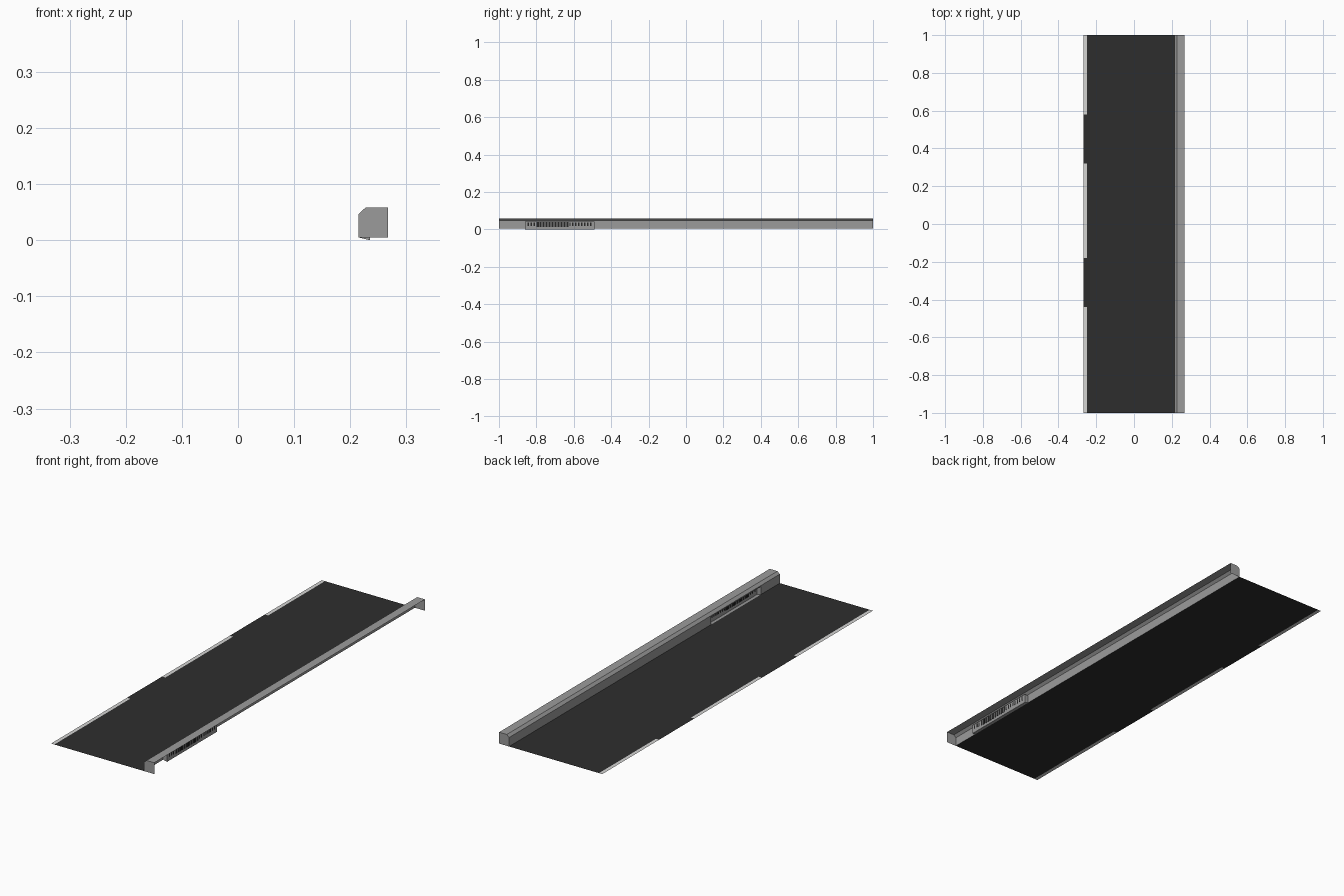
import bpy

if "Cube" in bpy.data.objects:
    bpy.data.objects.remove(bpy.data.objects["Cube"])


def material(name, rgb):
    m = bpy.data.materials.new(name)
    m.diffuse_color = (*rgb, 1)
    m.use_nodes = True
    m.node_tree.nodes["Principled BSDF"].inputs["Base Color"].default_value = m.diffuse_color
    return m


asphalt = material("dark_asphalt", (0.027, 0.027, 0.027))
white = material("line_white", (0.66, 0.66, 0.65))
concrete = material("concrete_grey", (0.33, 0.33, 0.33))
black = material("grate_black", (0.02, 0.02, 0.02))


def build(name, verts, faces, mats, rule=None):
    me = bpy.data.meshes.new(name)
    me.from_pydata(verts, [], faces)
    for m in mats:
        me.materials.append(m)
    if rule:
        for p in me.polygons:
            p.material_index = rule(p.center)
    me.update()
    ob = bpy.data.objects.new(name, me)
    bpy.context.collection.objects.link(ob)
    return ob


Z0 = 0.005            # road level
XF, XB = 0.215, 0.267  # curb front and back
D0, D1 = -0.86, -0.49  # drain ends along the road
ZD = 0.042             # drain opening top

# Road sheet with dashed edge line
xs = [-XB, -0.25, XF]
ys = [-1, -0.44, -0.18, 0.32, 0.58, 1]
n = len(ys)
verts = [(x, y, Z0) for x in xs for y in ys]
faces = [(i * n + j, (i + 1) * n + j, (i + 1) * n + j + 1, i * n + j + 1)
         for i in range(2) for j in range(n - 1)]


def line_rule(c):
    gap = -0.44 < c.y < -0.18 or 0.32 < c.y < 0.58
    return 1 if c.x < -0.25 and not gap else 0


build("road", verts, faces, [asphalt, white], line_rule)

# Curb shell: open at back and bottom, capped ends, opening for the drain
profile = [(XF, Z0), (XF, ZD), (XF, 0.047), (0.227, 0.058), (XB, 0.058), (XB, Z0)]
stations = [-1, D0, D1, 1]
k = len(profile)
verts = [(x, y, z) for y in stations for x, z in profile]
faces = []
for s in range(3):
    for i in range(4):
        if s == 1 and i == 0:
            continue  # drain opening
        a = s * k + i
        faces.append((a, a + k, a + k + 1, a + 1))
faces.append(tuple(reversed(range(k))))
faces.append(tuple(range(3 * k, 4 * k)))
ob = build("curb", verts, faces, [concrete])
# end caps face outwards along the road
for p in ob.data.polygons:
    if abs(p.normal.y) > 0.9 and p.normal.y * p.center.y < 0:
        p.flip()

# Drain recess: sloped sill, back panel, lintel and side walls
XP = 0.235
prof = [(XF, Z0), (XP, 0.0), (XP, ZD), (XF, ZD)]
verts = [(x, y, z) for y in (D0, D1) for x, z in prof]
faces = [(0, 1, 5, 4), (1, 2, 6, 5), (2, 3, 7, 6), (0, 3, 2, 1), (4, 5, 6, 7)]
build("drain_recess", verts, faces, [concrete])

# Dark grate slots, showing on both sides of the panel
verts, faces = [], []
count = 22
pitch = (D1 - D0 - 0.02) / count
for i in range(count):
    y0 = D0 + 0.01 + pitch * i + pitch * 0.2
    mid = 3 <= i <= 13
    y1 = y0 + pitch * (0.75 if mid else 0.4)
    z0, z1 = (0.013, 0.039) if mid else (0.018, 0.036)
    b = len(verts)
    verts += [(x, y, z) for x in (XP - 0.001, XP + 0.001)
              for y, z in ((y0, z0), (y1, z0), (y1, z1), (y0, z1))]
    faces += [(b, b + 3, b + 2, b + 1), (b + 4, b + 5, b + 6, b + 7)]
    faces += [(b + j, b + (j + 1) % 4, b + 4 + (j + 1) % 4, b + 4 + j) for j in range(4)]
build("grate_slots", verts, faces, [black])
